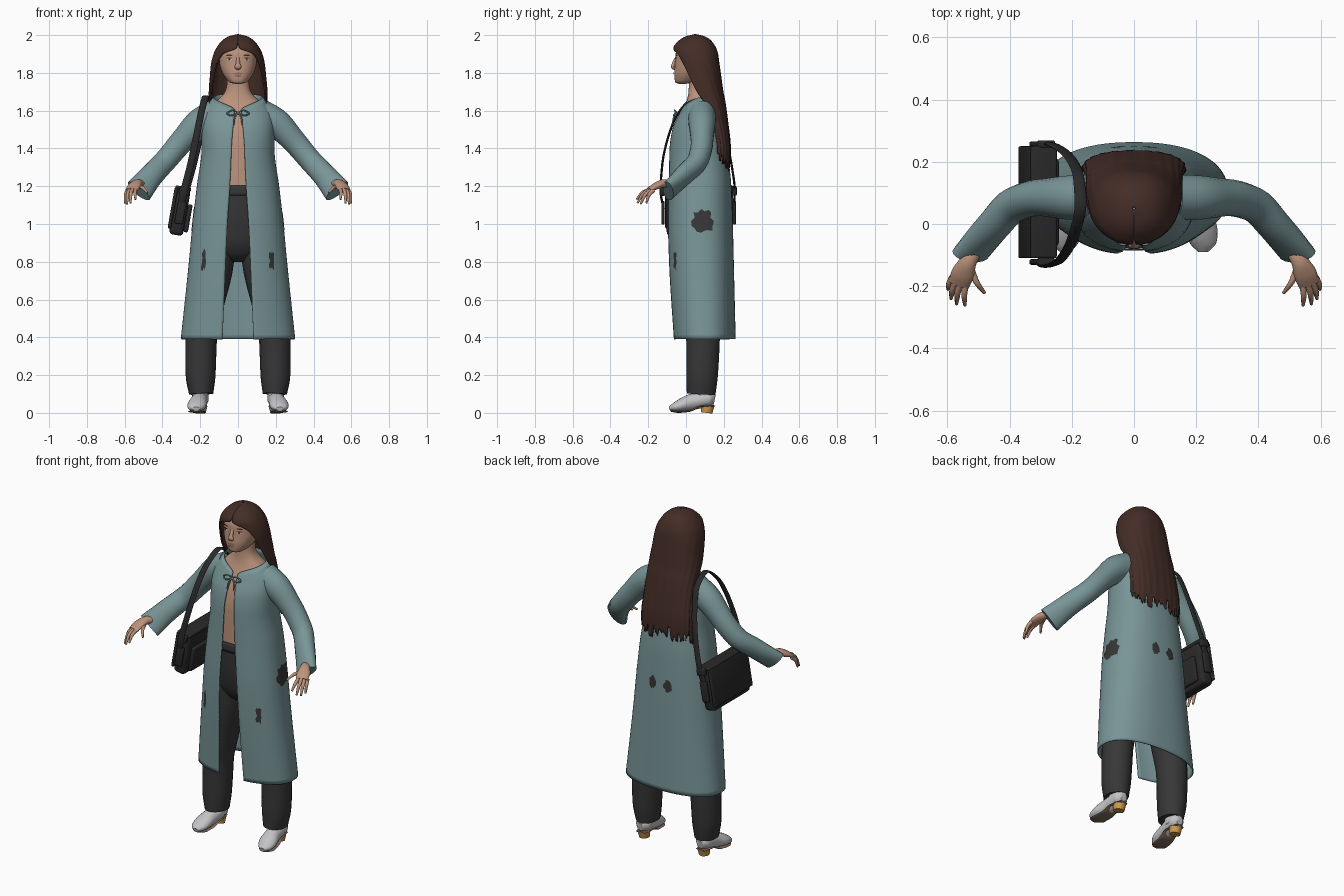
import bpy, bmesh, math, random
from mathutils import Vector, Matrix

random.seed(4)
cube = bpy.data.objects.get("Cube")
if cube:
    bpy.data.objects.remove(cube, do_unlink=True)


def material(name, r, g, b):
    m = bpy.data.materials.new(name)
    m.use_nodes = True
    m.diffuse_color = (r, g, b, 1)
    bsdf = m.node_tree.nodes["Principled BSDF"]
    bsdf.inputs["Base Color"].default_value = (r, g, b, 1)
    bsdf.inputs["Roughness"].default_value = 0.8
    return m


COAT = material("coat teal", .19, .30, .31)
DARK = material("charcoal cloth", .038, .038, .039)
HAIR = material("brown hair", .058, .026, .02)
SKIN = material("skin", .5, .29, .2)
SHOE = material("pale grey shoe", .55, .54, .56)
SOLE = material("brown sole", .2, .13, .09)
HEEL = material("orange heel", .62, .32, .07)
BAG = material("black leather", .022, .022, .023)
LIPS = material("lips", .33, .16, .12)


def finish(name, bm, mat, thick=0):
    bmesh.ops.remove_doubles(bm, verts=bm.verts, dist=.0004)
    bmesh.ops.recalc_face_normals(bm, faces=bm.faces)
    me = bpy.data.meshes.new(name)
    bm.to_mesh(me)
    bm.free()
    me.materials.append(mat)
    me.shade_smooth()
    me.set_sharp_from_angle(angle=math.radians(50))
    ob = bpy.data.objects.new(name, me)
    bpy.context.collection.objects.link(ob)
    if thick:
        mod = ob.modifiers.new("thickness", "SOLIDIFY")
        mod.thickness, mod.offset = thick, 0
    return ob


def sample(rows, key):
    """Monotone cubic interpolation of a table keyed by its first column."""
    n = len(rows)
    i = max(0, min(n - 2, sum(r[0] <= key for r in rows) - 1))
    h = rows[i + 1][0] - rows[i][0]
    u = max(0, min(1, (key - rows[i][0]) / h))
    out = []
    for c in range(1, len(rows[0])):
        d = [(rows[j + 1][c] - rows[j][c]) / (rows[j + 1][0] - rows[j][0]) for j in range(n - 1)]

        def slope(j):
            if j in (0, n - 1):
                return d[min(j, n - 2)]
            p, q = d[j - 1], d[j]
            return 2 * p * q / (p + q) if p * q > 0 else 0
        a, b = rows[i][c], rows[i + 1][c]
        out.append(a + (b - a) * u * u * (3 - 2 * u)
                   + h * u * (1 - u) * ((1 - u) * slope(i) - u * slope(i + 1)))
    return out


def surf(rows, th, z, swell=1):
    """Point on a body profile: rows are z, half width, front y, back y, opening."""
    w, f, b = sample(rows, z)[:3]
    s, c = math.sin(th), math.cos(th)
    power = lambda v: math.copysign(abs(v) ** .87, v)
    return Vector((w * swell * power(s), (f + b) / 2 - (b - f) / 2 * swell * power(c), z))


def skin_grid(bm, grid, wrap=False):
    for a, b in zip(grid, grid[1:]):
        n = len(a)
        for j in range(n if wrap else n - 1):
            k = (j + 1) % n
            bm.faces.new((a[j], a[k], b[k], b[j]))


def shell(name, rows, mat, lo=None, hi=None, cols=64, steps=36, bias=1, ripple=0, thick=0):
    bm = bmesh.new()
    grid = []
    for i in range(steps + 1):
        ring = []
        for j in range(cols + 1):
            t = j / cols
            top = hi(t) if hi else rows[-1][0]
            bottom = lo(t) if lo else rows[0][0]
            k = (i / steps) ** bias
            z = top + (bottom - top) * k
            start = math.radians(sample(rows, z)[3]) if len(rows[0]) > 4 else 0
            th = start + t * (2 * math.pi - 2 * start)
            ring.append(bm.verts.new(surf(rows, th, z, 1 + ripple * k * math.sin(t * 75))))
        grid.append(ring)
    skin_grid(bm, grid)
    return finish(name, bm, mat, thick)


def tube(name, pts, mat, hint, segs=18, steps=5):
    """Sweep an ellipse along a path; pts are x, y, z, radius a, radius b."""
    rows = [(i, *p) for i, p in enumerate(pts)]
    total = (len(pts) - 1) * steps
    at = [sample(rows, i / steps) for i in range(total + 1)]
    bm = bmesh.new()
    grid = []
    for i, p in enumerate(at):
        tan = Vector(at[min(i + 1, total)][:3]) - Vector(at[max(i - 1, 0)][:3])
        a = tan.cross(Vector(hint)).normalized()
        b = a.cross(tan).normalized()
        angles = [2 * math.pi * j / segs for j in range(segs)]
        grid.append([bm.verts.new(Vector(p[:3]) + a * p[3] * math.cos(q) + b * p[4] * math.sin(q))
                     for q in angles])
    skin_grid(bm, grid, True)
    bm.faces.new(grid[0])
    bm.faces.new(grid[-1])
    return finish(name, bm, mat)


def patch(name, rows, deg, z, dth, dz, mat, jag=0, lift=.005):
    """Thin plate that follows a body profile, with an optional ragged outline."""
    bm = bmesh.new()
    reach = [1 - jag * random.random() for _ in range(18)]
    grid = []
    for k in range(5):
        ring = []
        for j, r in enumerate(reach):
            q = 2 * math.pi * j / len(reach)
            th = math.radians(deg) + dth * r * k / 4 * math.cos(q)
            zz = z + dz * r * k / 4 * math.sin(q)
            p = surf(rows, th, zz)
            n = (surf(rows, th + .02, zz) - surf(rows, th - .02, zz)).cross(
                surf(rows, th, zz + .005) - surf(rows, th, zz - .005)).normalized()
            ring.append(bm.verts.new(p + n * lift))
        grid.append(ring)
    skin_grid(bm, grid, True)
    return finish(name, bm, mat)


def box(name, loc, size, mat, tilt=0, bevel=.01):
    bm = bmesh.new()
    bmesh.ops.create_cube(bm, size=1, matrix=Matrix.Diagonal((*size, 1)))
    bmesh.ops.bevel(bm, geom=bm.edges[:], offset=bevel, segments=3, affect="EDGES", profile=.5)
    ob = finish(name, bm, mat)
    ob.location, ob.rotation_euler = loc, (0, tilt, 0)
    return ob


# Coat: open at the front, collar higher at the back
coat = [(.39, .30, -.065, .26, 13), (.8, .257, -.09, .25, 12), (1, .238, -.095, .245, 11),
        (1.2, .215, -.09, .237, 9), (1.4, .19, -.085, .215, 8), (1.5, .19, -.07, .2, 6),
        (1.58, .183, -.035, .19, 4), (1.64, .15, -.005, .175, 4), (1.69, .115, .03, .16, 4)]
shell("coat", coat, COAT, hi=lambda t: 1.605 + .085 * max(0, math.sin(math.pi * t)) ** .6,
      cols=96, steps=50, thick=.006)

# Torso and neck, head
torso = [(1.15, .17, -.075, .2), (1.4, .165, -.07, .19), (1.5, .165, -.056, .18),
         (1.6, .155, -.018, .17), (1.65, .115, .003, .15), (1.69, .075, .012, .13),
         (1.73, .06, .015, .115), (1.82, .055, .015, .11)]
shell("torso_and_neck", torso, SKIN)
head = [(1.74, .005, -.03, -.02), (1.745, .035, -.053, .03), (1.765, .06, -.06, .08),
        (1.8, .083, -.062, .12), (1.85, .098, -.058, .15), (1.9, .1, -.055, .155),
        (1.95, .08, -.03, .14), (1.98, .05, .01, .1)]
shell("head", head, SKIN, cols=48)
tube("nose", [(0, -.05, 1.885, .006, .008), (0, -.064, 1.85, .01, .011),
              (0, -.07, 1.832, .01, .018), (0, -.054, 1.82, .006, .012)], SKIN, (1, 0, 0))
patch("upper_lip", head, 0, 1.796, .24, .005, LIPS, lift=.003)
patch("lower_lip", head, 0, 1.784, .2, .006, LIPS, lift=.005)

# Hair: cap and long back curtain with a ragged end
hair = [(1.25, .165, .12, .225, 86), (1.4, .16, .12, .232, 84), (1.55, .152, .09, .217, 80),
        (1.65, .15, .04, .203, 74), (1.7, .15, .005, .193, 69), (1.78, .144, -.03, .182, 62),
        (1.85, .137, -.05, .172, 52), (1.9, .124, -.06, .165, 38), (1.93, .11, -.062, .155, 3),
        (1.965, .083, -.037, .132, 0), (1.988, .05, -.002, .1, 0), (2, .004, .046, .054, 0)]
locks = [random.uniform(-.045, .045) for _ in range(97)]
shell("long_hair", hair, HAIR, lo=lambda t: 1.33 + locks[int(t * 96) // 3] + .3 * locks[int(t * 96)],
      cols=96, steps=60, bias=1.5, ripple=.014, thick=.01)

# Trousers
hips = [(.8, .04, .04, .12), (.84, .13, -.01, .18), (.92, .18, -.05, .21), (1.05, .19, -.072, .22),
        (1.2, .178, -.08, .21)]
shell("trouser_hips", hips, DARK)
belt = [(1.15, .182, -.083, .215), (1.205, .178, -.083, .212)]
shell("waistband", belt, DARK, steps=3, thick=.005)

for side, s in (("left", 1), ("right", -1)):
    def limb(name, pts, mat, hint, **kw):
        return tube(side + "_" + name, [(s * p[0], *p[1:]) for p in pts], mat, hint, **kw)

    limb("trouser_leg", [(.1, .085, 1, .085, .12), (.112, .085, .8, .09, .11),
                         (.165, .09, .55, .085, .098), (.195, .09, .38, .083, .09),
                         (.198, .085, .2, .079, .085), (.195, .08, .1, .064, .077)], DARK, (0, 1, 0))
    # Shoes
    limb("ankle", [(.2, .09, .16, .04, .045), (.2, .095, .06, .045, .05)], SHOE, (0, 1, 0))
    limb("shoe", [(.2, .152, .07, .022, .025), (.2, .12, .075, .045, .042), (.207, .04, .06, .045, .044),
                  (.217, -.02, .043, .051, .035), (.222, -.06, .03, .043, .024),
                  (.222, -.088, .022, .018, .01)], SHOE, (0, 0, 1))
    limb("shoe_sole", [(.2, .15, .037, .028, .005), (.203, .08, .036, .042, .005),
                       (.212, .02, .012, .044, .006), (.22, -.04, .007, .045, .007),
                       (.222, -.08, .012, .022, .006)], SOLE, (0, 0, 1))
    limb("shoe_heel", [(.2, .115, .04, .036, .036), (.2, .11, 0, .03, .03)], HEEL, (0, 1, 0))
    # Sleeve and hand
    limb("sleeve", [(.12, .085, 1.575, .085, .075), (.2, .085, 1.535, .078, .072),
                    (.295, .085, 1.44, .064, .06), (.38, .065, 1.34, .06, .056),
                    (.455, -.01, 1.26, .063, .05), (.525, -.095, 1.175, .073, .036)], COAT, (0, 1, 0))
    limb("palm", [(.5, -.06, 1.2, .026, .022), (.53, -.115, 1.215, .027, .022),
                  (.55, -.16, 1.2, .037, .018), (.563, -.195, 1.18, .034, .011)], SKIN, (0, 0, 1))
    for finger, base, tip in (("thumb", (.525, -.14, 1.2), (.48, -.222, 1.165)),
                              ("index", (.54, -.185, 1.185), (.543, -.262, 1.13)),
                              ("middle", (.558, -.19, 1.185), (.57, -.257, 1.11)),
                              ("ring", (.573, -.185, 1.18), (.588, -.24, 1.105)),
                              ("little", (.584, -.172, 1.178), (.598, -.21, 1.11))):
        mid = (Vector(base) + Vector(tip)) / 2 + Vector((.004, -.005, .01))
        limb(finger + "_finger", [(*base, .011, .011), (*mid, .0095, .0095), (*tip, .005, .005)],
             SKIN, (0, 0, 1), segs=10)
    # Eyes and brows
    patch(side + "_eye", head, s * 23, 1.871, .14, .007, SHOE, lift=.003)
    patch(side + "_iris", head, s * 23, 1.871, .055, .0065, HAIR, lift=.0045)
    patch(side + "_upper_lid", head, s * 23, 1.878, .16, .003, HAIR, lift=.005)
    patch(side + "_brow", head, s * 24, 1.893, .19, .004, HAIR, lift=.003)
    # Tears in the coat
    patch(side + "_front_tear", coat, s * 41, .805, .11, .068, DARK, .55)
    patch(side + "_side_tear", coat, s * 94, 1.015, .32, .078, DARK, .4)
    patch(side + "_back_tear", coat, 180 - s * 10, 1.02, .12, .045, DARK, .35)
    # Neck tie
    limb("bow_loop", [(0, -.05, 1.59, .004, .004), (.03, -.06, 1.602, .004, .004),
                      (.058, -.055, 1.585, .004, .004), (.035, -.066, 1.575, .004, .004),
                      (0, -.055, 1.588, .004, .004)], COAT, (0, 1, 0), segs=8)
    limb("bow_tail", [(0, -.055, 1.59, .004, .004), (.018, -.066, 1.56, .004, .004),
                      (.022, -.074, 1.525, .003, .003)], COAT, (0, 1, 0), segs=8)

# Shoulder bag
TILT = math.radians(10)
box("bag_body", (-.308, .07, 1.065), (.075, .345, .25), BAG, TILT, .02)
box("bag_flap", (-.345, .07, 1.085), (.018, .36, .22), BAG, TILT, .007)
box("bag_flap_top", (-.29, .07, 1.188), (.085, .36, .02), BAG, TILT, .008)
box("bag_pocket", (-.265, .07, 1.03), (.025, .28, .15), BAG, TILT, .01)
tube("bag_strap", [(-.305, -.118, 1.08, .006, .02), (-.285, -.135, 1.18, .006, .019),
                   (-.25, -.125, 1.32, .006, .018), (-.215, -.085, 1.49, .006, .018),
                   (-.19, -.025, 1.61, .006, .018), (-.172, .06, 1.675, .006, .019),
                   (-.178, .15, 1.62, .006, .018), (-.2, .205, 1.48, .006, .018),
                   (-.235, .24, 1.32, .006, .018), (-.275, .258, 1.18, .006, .019),
                   (-.305, .252, 1.08, .006, .02)], BAG, (1, 0, 0), segs=12)
for end, y in (("front", -.122), ("back", .256)):
    box(end + "_strap_buckle", (-.283, y, 1.175), (.055, .026, .045), BAG, TILT, .008)
    box(end + "_strap_tab", (-.305, y, 1.06), (.045, .018, .12), BAG, TILT, .006)
